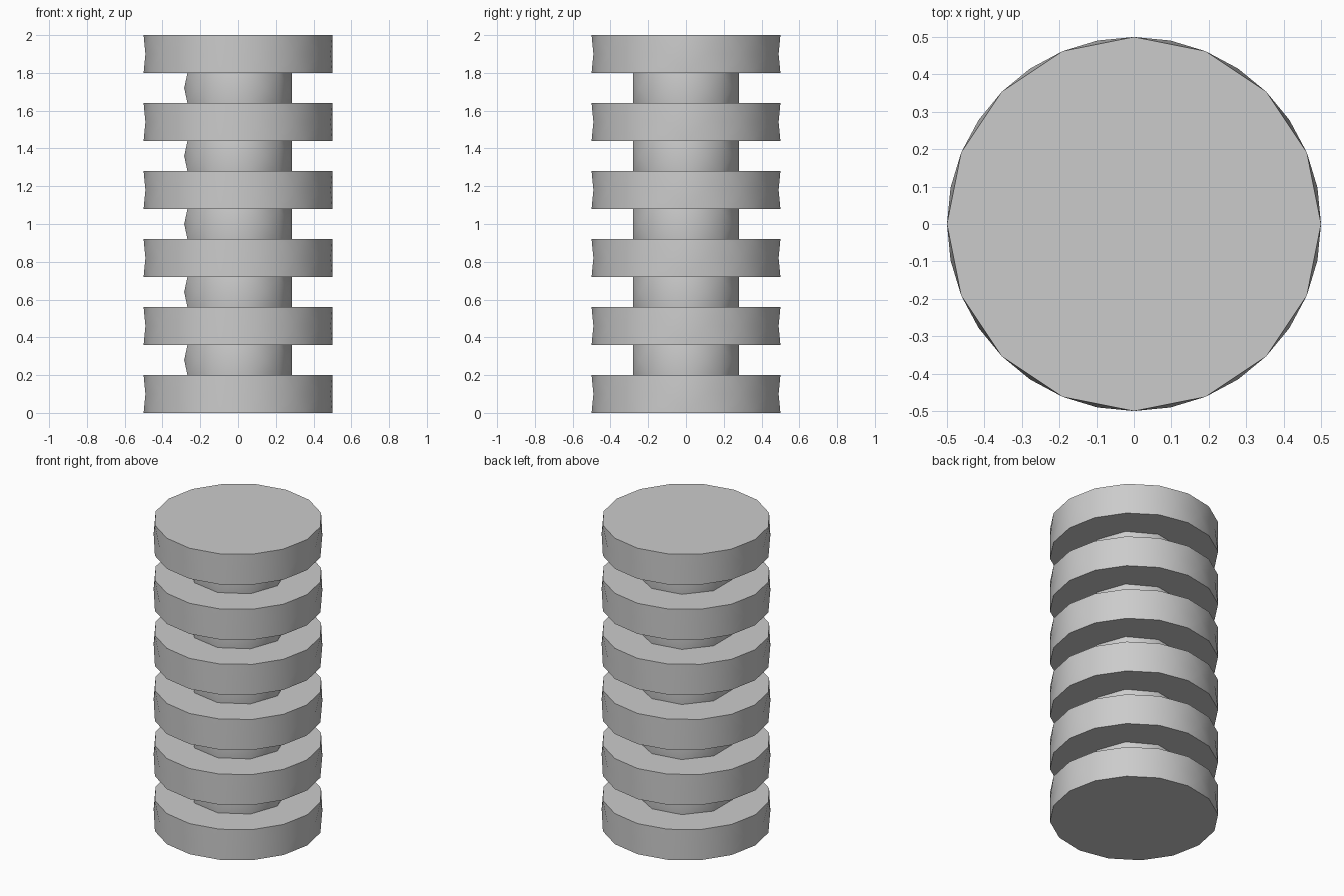
import bpy
import bmesh
from math import sin, cos, tau, radians

DISCS = 6
DISC_HEIGHT = 0.2
PITCH = 0.36

cube = bpy.data.objects.get("Cube")
if cube:
    bpy.data.objects.remove(cube, do_unlink=True)

grey = bpy.data.materials.new("plain grey")
grey.use_nodes = True
colour = (0.6, 0.6, 0.6, 1.0)
grey.diffuse_color = colour
grey.node_tree.nodes["Principled BSDF"].inputs["Base Color"].default_value = colour


def faceted_drum(name, radius, sides, bottom, height, upright, capped):
    """Drum with a half-step middle ring; upright(i) picks the fold at corner i."""
    bm = bmesh.new()

    def ring(z, shift):
        angles = [tau * (i + shift) / sides for i in range(sides)]
        return [bm.verts.new((radius * cos(a), radius * sin(a), z)) for a in angles]

    low = ring(bottom, 0)
    mid = ring(bottom + height / 2, 0.5)
    top = ring(bottom + height, 0)
    for i in range(sides):
        j = (i + 1) % sides
        bm.faces.new((low[i], low[j], mid[i]))
        bm.faces.new((top[j], top[i], mid[i]))
        before = mid[i - 1]
        if upright(i):
            bm.faces.new((low[i], top[i], before))
            bm.faces.new((low[i], mid[i], top[i]))
        else:
            bm.faces.new((low[i], mid[i], before))
            bm.faces.new((top[i], before, mid[i]))
    if capped:
        bm.faces.new(top)
        bm.faces.new(low[::-1])

    mesh = bpy.data.meshes.new(name)
    bm.to_mesh(mesh)
    bm.free()
    mesh.materials.append(grey)
    obj = bpy.data.objects.new(name, mesh)
    bpy.context.collection.objects.link(obj)
    bpy.ops.object.select_all(action="DESELECT")
    obj.select_set(True)
    bpy.context.view_layer.objects.active = obj
    bpy.ops.object.shade_smooth_by_angle(angle=radians(30))


# Wide discs, with one upright seam on the +x side
for n in range(DISCS):
    faceted_drum(f"disc_{n + 1}", 0.5, 16, n * PITCH, DISC_HEIGHT,
                 lambda i: i == 0, True)

# Narrow open collars filling the gaps between discs
for n in range(DISCS - 1):
    faceted_drum(f"core_{n + 1}", 0.285, 9, n * PITCH + DISC_HEIGHT,
                 PITCH - DISC_HEIGHT, lambda i: True, False)
